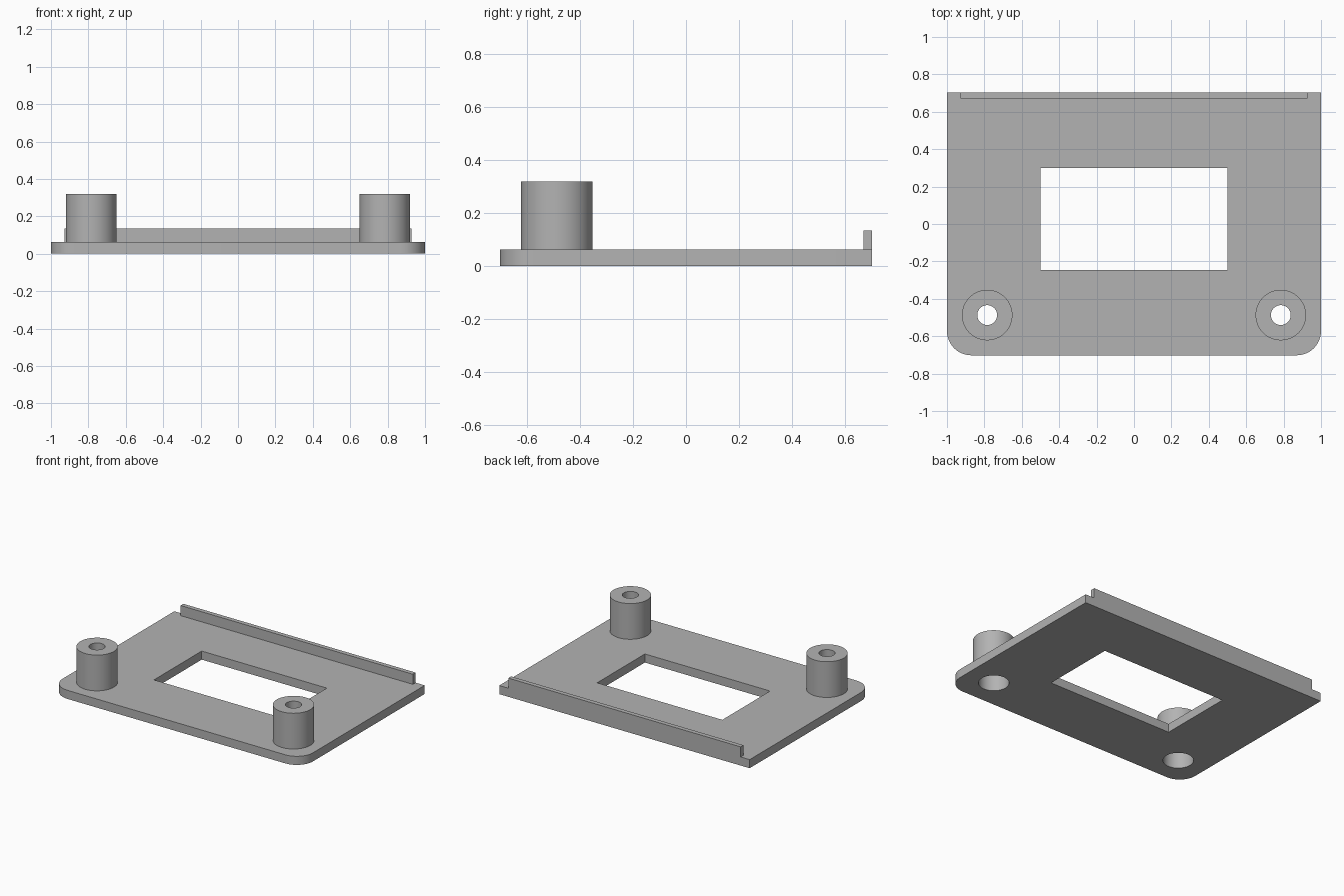
import bpy, bmesh, math
from mathutils import Matrix, Vector

cube = bpy.data.objects.get("Cube")
if cube:
    bpy.data.objects.remove(cube)

THICK = 0.062
BACK, FRONT = 0.702, -0.702
BOSS_X, BOSS_Y = 0.785, -0.487
BOSS_R, BOSS_TOP = 0.135, 0.32
RECESS_R, RECESS_TOP, SCREW_R = 0.1, 0.25, 0.053
SEGMENTS = 64

grey = bpy.data.materials.new("light_grey")
grey.use_nodes = True
colour = (0.45, 0.45, 0.45, 1)
grey.diffuse_color = colour
grey.node_tree.nodes["Principled BSDF"].inputs["Base Color"].default_value = colour


def finish(name, bm):
    bmesh.ops.remove_doubles(bm, verts=bm.verts, dist=1e-5)
    mesh = bpy.data.meshes.new(name)
    bm.to_mesh(mesh)
    bm.free()
    mesh.materials.append(grey)
    obj = bpy.data.objects.new(name, mesh)
    bpy.context.collection.objects.link(obj)
    bpy.ops.object.select_all(action="DESELECT")
    obj.select_set(True)
    bpy.context.view_layer.objects.active = obj
    bpy.ops.object.shade_smooth_by_angle(angle=math.radians(30))
    return obj


def arc(cx, cy, r, start, end, steps):
    angles = [math.radians(start + (end - start) * i / steps) for i in range(steps + 1)]
    return [(cx + r * math.cos(a), cy + r * math.sin(a)) for a in angles]


def add_loop(bm, points):
    verts = [bm.verts.new((x, y, 0)) for x, y in points]
    for a, b in zip(verts, verts[1:] + verts[:1]):
        bm.edges.new((a, b))


# Plate: rounded front corners, window and two recess openings
bm = bmesh.new()
corner = 0.13
outline = [(1, BACK), (-1, BACK)]
outline += arc(corner - 1, FRONT + corner, corner, 180, 270, 12)
outline += arc(1 - corner, FRONT + corner, corner, 270, 360, 12)
add_loop(bm, outline)
add_loop(bm, [(-0.5, -0.245), (0.5, -0.245), (0.5, 0.3), (-0.5, 0.3)])
for side in (-1, 1):
    add_loop(bm, arc(side * BOSS_X, BOSS_Y, RECESS_R, 0, 360, SEGMENTS)[:-1])
bmesh.ops.triangle_fill(bm, edges=bm.edges[:], use_beauty=True, normal=(0, 0, 1))
top = bmesh.ops.extrude_face_region(bm, geom=bm.faces[:], use_keep_orig=True)["geom"]
bmesh.ops.translate(bm, vec=(0, 0, THICK),
                    verts=[v for v in top if isinstance(v, bmesh.types.BMVert)])
bmesh.ops.recalc_face_normals(bm, faces=bm.faces[:])
finish("base_plate", bm)

# Screw bosses: turned profile with a wide recess below and a narrow hole on top
profile = [(BOSS_R, THICK), (BOSS_R, BOSS_TOP), (SCREW_R, BOSS_TOP),
           (SCREW_R, RECESS_TOP), (RECESS_R, RECESS_TOP), (RECESS_R, THICK)]
for name, side in (("right_screw_boss", -1), ("left_screw_boss", 1)):
    bm = bmesh.new()
    verts = [bm.verts.new((r, 0, z)) for r, z in profile]
    edges = [bm.edges.new(pair) for pair in zip(verts, verts[1:])]
    bmesh.ops.spin(bm, geom=verts + edges, cent=(0, 0, 0), axis=(0, 0, 1),
                   angle=math.tau, steps=SEGMENTS, use_merge=True)
    bmesh.ops.recalc_face_normals(bm, faces=bm.faces[:])
    # Make sure the top ring faces up
    ring = max(bm.faces, key=lambda f: f.calc_center_median().z)
    ring.normal_update()
    if ring.normal.z < 0:
        bmesh.ops.reverse_faces(bm, faces=bm.faces[:])
    bmesh.ops.translate(bm, verts=bm.verts[:], vec=(side * BOSS_X, BOSS_Y, 0))
    finish(name, bm)

# Raised lip along the back edge
LIP_DEPTH, LIP_TOP, LIP_HALF = 0.032, 0.135, 0.928
bm = bmesh.new()
centre = Vector((0, BACK - LIP_DEPTH / 2, (THICK + LIP_TOP) / 2))
size = Vector((LIP_HALF * 2, LIP_DEPTH, LIP_TOP - THICK))
bmesh.ops.create_cube(bm, size=1, matrix=Matrix.Translation(centre) @ Matrix.Diagonal(size.to_4d()))
finish("back_lip", bm)
